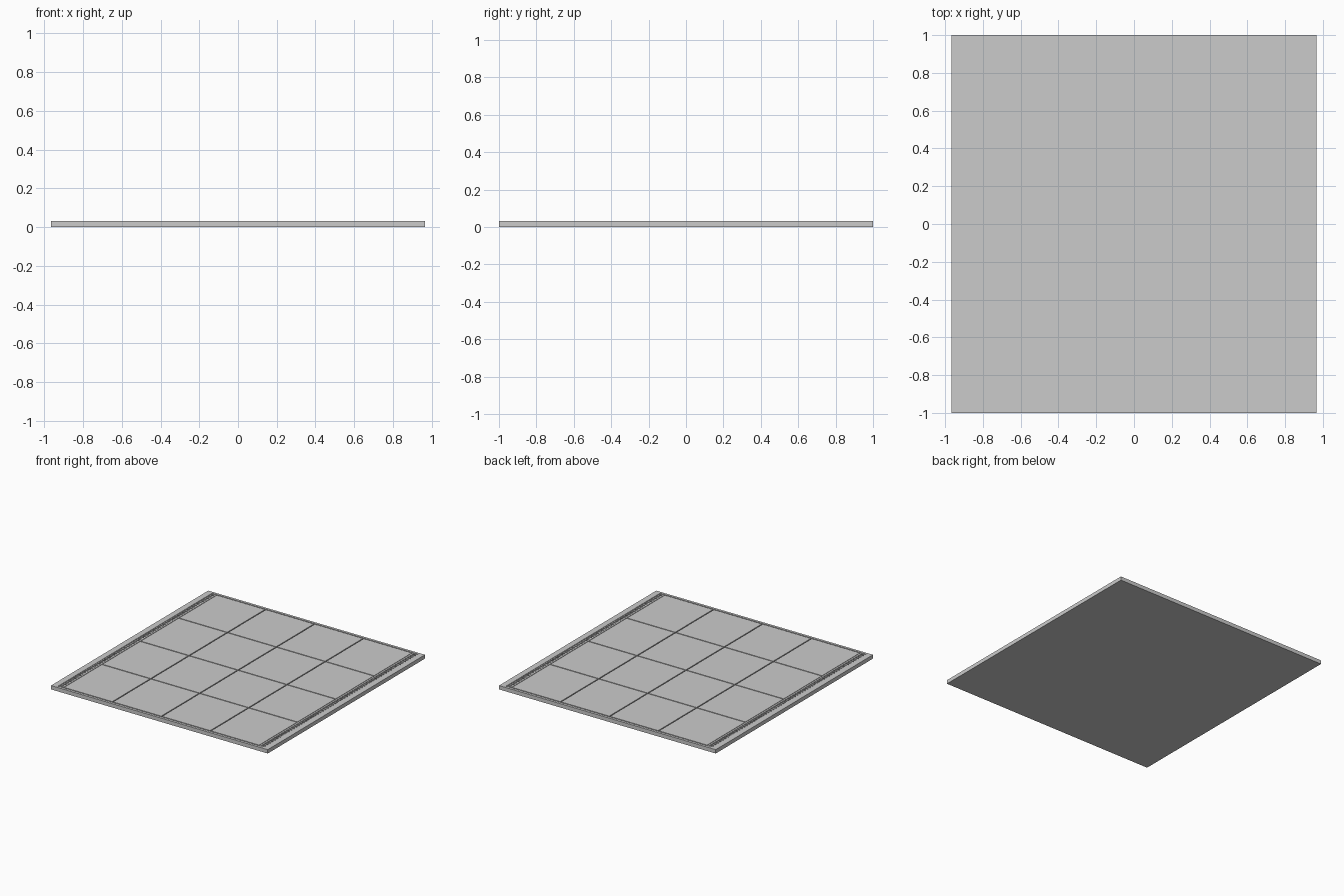
import bpy, bmesh
from mathutils import Matrix

if "Cube" in bpy.data.objects:
    bpy.data.objects.remove(bpy.data.objects["Cube"])

HX, HY = 0.965, 1.0        # half footprint
Z_BASE, Z_TOP = 0.024, 0.031


def add_box(bm, x0, x1, y0, y1, z0, z1):
    m = Matrix.Translation(((x0 + x1) / 2, (y0 + y1) / 2, (z0 + z1) / 2))
    m = m @ Matrix.Diagonal((x1 - x0, y1 - y0, z1 - z0, 1))
    bmesh.ops.create_cube(bm, size=1, matrix=m)


def make(name, boxes):
    bm = bmesh.new()
    for b in boxes:
        add_box(bm, *b)
    me = bpy.data.meshes.new(name)
    bm.to_mesh(me)
    bm.free()
    ob = bpy.data.objects.new(name, me)
    bpy.context.collection.objects.link(ob)
    return ob


def mirror(ob, axis):
    mod = ob.modifiers.new("Mirror", 'MIRROR')
    mod.use_axis = [i == axis for i in range(3)]


# Foundation slab
make("floor_slab", [(-HX, HX, -HY, HY, 0, Z_BASE)])

# Raised borders: wide at the sides, narrow at front and back
mirror(make("side_border", [(0.917, HX, -HY, HY, Z_BASE, Z_TOP)]), 0)
mirror(make("end_border", [(-0.917, 0.917, -HY, -0.98, Z_BASE, Z_TOP)]), 1)

# Four by four paving tiles separated by narrow joints
GAP = 0.004
TX, TY = 0.436, 0.4875
tiles = []
for i in range(-2, 2):
    for j in range(-2, 2):
        tiles.append((i * TX + GAP, (i + 1) * TX - GAP,
                      j * TY + GAP, (j + 1) * TY - GAP, Z_BASE, Z_TOP))
make("floor_tiles", tiles)

# Strip between tiles and drain
mirror(make("drain_kerb", [(0.872, 0.886, -0.975, 0.975, Z_BASE, Z_TOP)]), 0)

# Drain grates: long rails with closely spaced cross bars
grate = [(x, x + 0.004, -0.975, 0.975, Z_BASE, Z_TOP - 0.001)
         for x in (0.889, 0.900, 0.911)]
N = 90
for k in range(N + 1):
    y = -0.971 + 1.942 * k / N
    grate.append((0.889, 0.915, y - 0.004, y + 0.004, Z_BASE, Z_TOP - 0.002))
mirror(make("drain_grate", grate), 0)
